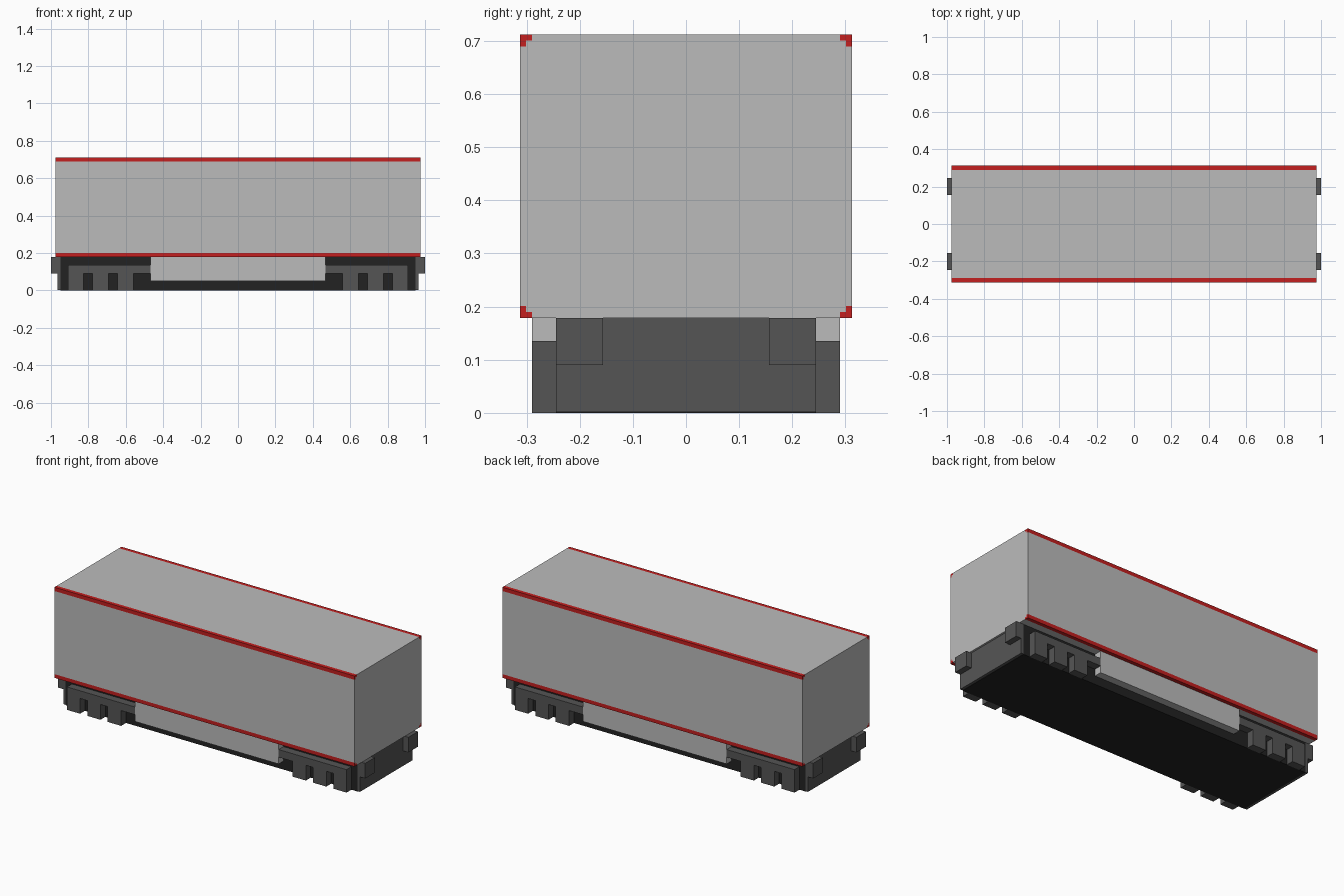
import bpy, bmesh

cube = bpy.data.objects.get("Cube")
if cube:
    bpy.data.objects.remove(cube, do_unlink=True)


def material(name, rgb):
    m = bpy.data.materials.new(name)
    m.use_nodes = True
    m.diffuse_color = (*rgb, 1)
    bsdf = next(n for n in m.node_tree.nodes if n.type == 'BSDF_PRINCIPLED')
    bsdf.inputs["Base Color"].default_value = (*rgb, 1)
    return m


LIGHT = material("light grey", (0.50, 0.50, 0.50))
RED = material("red", (0.55, 0.014, 0.014))
GREY = material("dark grey", (0.091, 0.091, 0.091))
BLACK = material("near black", (0.016, 0.016, 0.016))


def extrude(name, profile, axis, lo, hi, mat):
    """Extrude a 2D outline along x (outline in y, z) or y (outline in x, z)."""
    def point(p, t):
        return (t, p[0], p[1]) if axis == 'x' else (p[0], t, p[1])
    bm = bmesh.new()
    base = bm.faces.new([bm.verts.new(point(p, lo)) for p in profile])
    res = bmesh.ops.extrude_face_region(bm, geom=[base])
    shift = point((0, 0), hi - lo)
    bmesh.ops.translate(bm, vec=shift, verts=[v for v in res["geom"] if isinstance(v, bmesh.types.BMVert)])
    bmesh.ops.recalc_face_normals(bm, faces=bm.faces)
    me = bpy.data.meshes.new(name)
    bm.to_mesh(me)
    bm.free()
    me.materials.append(mat)
    ob = bpy.data.objects.new(name, me)
    bpy.context.collection.objects.link(ob)
    return ob


def box(name, x, y, z, mat):
    outline = [(y[0], z[0]), (y[1], z[0]), (y[1], z[1]), (y[0], z[1])]
    return extrude(name, outline, 'x', x[0], x[1], mat)


def mirror(ob, x=False, y=False, z=False):
    mod = ob.modifiers.new("Mirror", 'MIRROR')
    mod.use_axis = (x, y, z)
    mod.use_mirror_merge = False
    return ob


L, W, Z0, Z1 = 0.977, 0.312, 0.179, 0.712     # body half length, half width, heights
A, T = 0.022, 0.011                           # corner trim arm and thickness
ZM = (Z0 + Z1) / 2
H = ZM - Z0

# Body with stepped corners that receive the trim
quarter = [(W, H - A), (W - T, H - A), (W - T, H - T), (W - A, H - T), (W - A, H)]
outline = (quarter + [(-y, z) for y, z in reversed(quarter)]
           + [(-y, -z) for y, z in quarter] + [(y, -z) for y, z in reversed(quarter)])
body = extrude("body", outline, 'x', -L, L, LIGHT)
body.location.z = ZM

# Red angle trim along all four long edges
trim = extrude("edge_trim", quarter + [(W, H)], 'x', -L, L, RED)
trim.location.z = ZM
mirror(trim, y=True, z=True)

# Underframe with end plates and paired buffers
box("underframe", (-0.95, 0.95), (-0.245, 0.245), (0, Z0), BLACK)
mirror(box("end_plate", (0.95, 0.966), (-0.245, 0.245), (0.002, Z0), GREY), x=True)
mirror(box("buffer", (0.966, 1.0), (0.156, 0.245), (0.09, Z0), GREY), x=True, y=True)

# Side tanks between the bogies
mirror(box("side_tank", (-0.468, 0.468), (0.245, 0.29), (0.05, Z0), LIGHT), y=True)

# Bogie side frames: a top bar with three hanging legs
bogie = [(0.468, 0.135), (0.468, 0.09)]
for a, b in ((0.558, 0.645), (0.692, 0.778), (0.825, 0.91)):
    bogie += [(a, 0.09), (a, 0), (b, 0), (b, 0.09)]
bogie[-1] = (0.91, 0.135)
mirror(extrude("bogie_side_frame", bogie, 'y', 0.245, 0.29, GREY), x=True, y=True)
